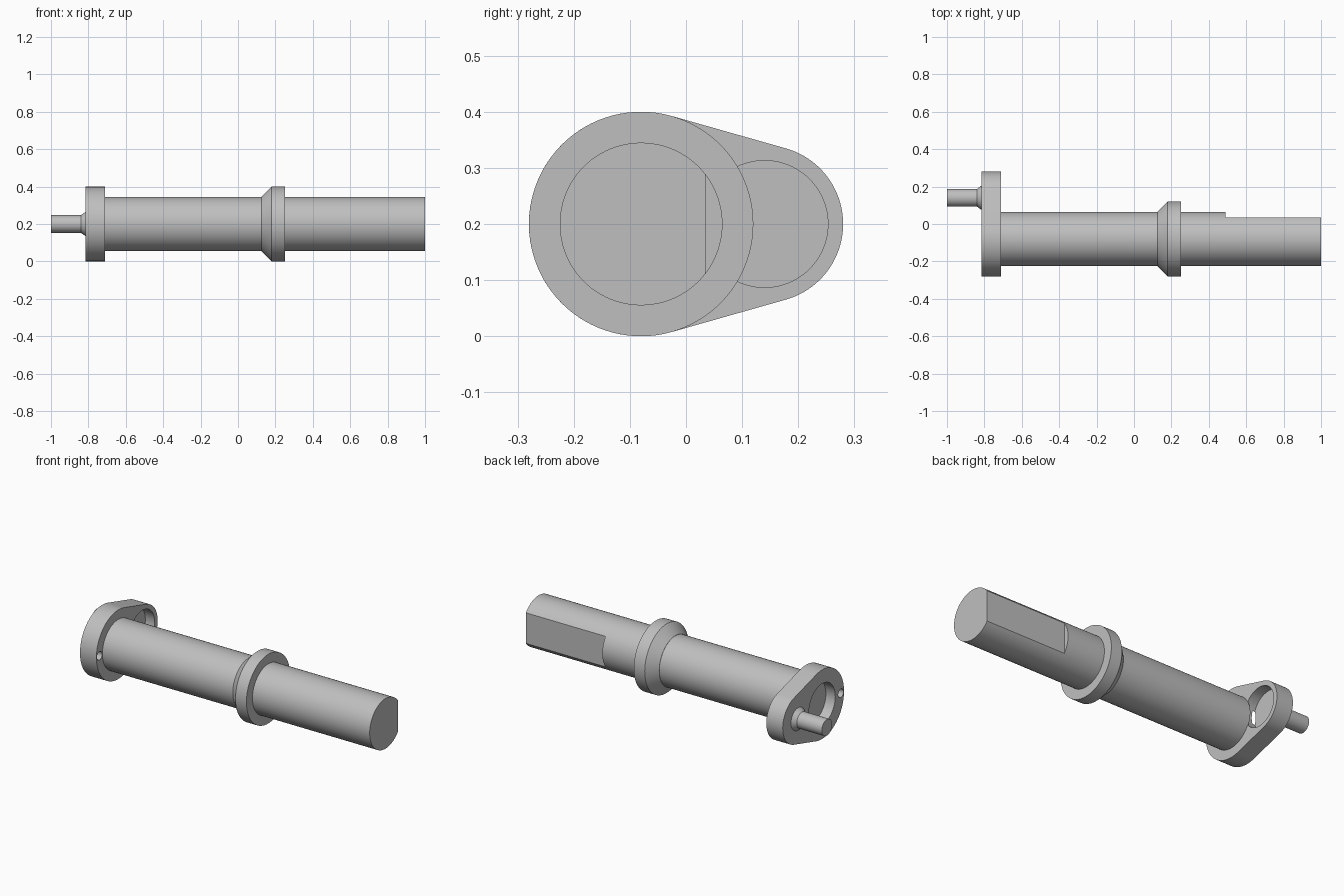
import bpy, bmesh, math

if "Cube" in bpy.data.objects:
    bpy.data.objects.remove(bpy.data.objects["Cube"], do_unlink=True)

AXIS_Z = 0.2
MAIN_Y, PIN_Y = -0.08, 0.14
WEB_BACK, WEB_FRONT = -0.815, -0.71
SEGMENTS = 96

steel = bpy.data.materials.new("grey_steel")
steel.use_nodes = True
COLOUR = (0.52, 0.52, 0.52, 1)
steel.diffuse_color = COLOUR
steel.node_tree.nodes["Principled BSDF"].inputs["Base Color"].default_value = COLOUR


def finish(name, bm):
    bmesh.ops.recalc_face_normals(bm, faces=bm.faces)
    mesh = bpy.data.meshes.new(name)
    bm.to_mesh(mesh)
    bm.free()
    mesh.materials.append(steel)
    obj = bpy.data.objects.new(name, mesh)
    bpy.context.collection.objects.link(obj)
    return obj


def turned(name, profile, y):
    """Solid of revolution along x from (x, radius) pairs."""
    bm = bmesh.new()
    rings = []
    for x, r in profile:
        angles = [math.tau * i / SEGMENTS for i in range(SEGMENTS)]
        rings.append([bm.verts.new((x, y + r * math.cos(a), AXIS_Z + r * math.sin(a)))
                      for a in angles])
    for a, b in zip(rings, rings[1:]):
        for i in range(SEGMENTS):
            j = (i + 1) % SEGMENTS
            bm.faces.new((a[i], a[j], b[j], b[i]))
    bm.faces.new(rings[0])
    bm.faces.new(rings[-1])
    return finish(name, bm)


def select_only(obj):
    bpy.ops.object.select_all(action="DESELECT")
    obj.select_set(True)
    bpy.context.view_layer.objects.active = obj


def cut(obj, cutter):
    select_only(obj)
    mod = obj.modifiers.new("cut", "BOOLEAN")
    mod.operation = "DIFFERENCE"
    mod.solver = "EXACT"
    mod.object = cutter
    bpy.ops.object.modifier_apply(modifier=mod.name)
    bpy.data.objects.remove(cutter, do_unlink=True)


def smooth(obj):
    select_only(obj)
    bpy.ops.object.shade_smooth_by_angle(angle=math.radians(25))


# Main shaft with a drive flat on its back side
shaft = turned("main_shaft", [(WEB_FRONT - 0.004, 0.145), (1, 0.145)], MAIN_Y)
bm = bmesh.new()
bmesh.ops.create_cube(bm, size=1)
for v in bm.verts:
    v.co.x = 0.49 if v.co.x < 0 else 1.1
    v.co.y = 0.035 if v.co.y < 0 else 0.2
    v.co.z += AXIS_Z
cut(shaft, finish("flat_cutter", bm))

# Thrust collar with a chamfered side
collar = turned("collar", [(0.125, 0.146), (0.18, 0.2), (0.25, 0.2)], MAIN_Y)

# Crank web: two round ends joined by tangent sides
BIG, SMALL = 0.2, 0.14
tangent = math.acos((BIG - SMALL) / (PIN_Y - MAIN_Y))
STEPS = 48
outline = []
for i in range(STEPS + 1):
    a = -tangent + 2 * tangent * i / STEPS
    outline.append((PIN_Y + SMALL * math.cos(a), AXIS_Z + SMALL * math.sin(a)))
for i in range(STEPS + 1):
    a = tangent + 2 * (math.pi - tangent) * i / STEPS
    outline.append((MAIN_Y + BIG * math.cos(a), AXIS_Z + BIG * math.sin(a)))
bm = bmesh.new()
face = bm.faces.new([bm.verts.new((WEB_BACK, y, z)) for y, z in outline])
extruded = bmesh.ops.extrude_face_region(bm, geom=[face], use_keep_orig=True)["geom"]
bmesh.ops.translate(bm, vec=(WEB_FRONT - WEB_BACK, 0, 0),
                    verts=[g for g in extruded if isinstance(g, bmesh.types.BMVert)])
web = finish("crank_web", bm)

# Recess behind the pin, recess on the outer face, and a small through hole
cut(web, turned("pin_recess_cutter", [(-0.77, 0.113), (-0.6, 0.113)], PIN_Y))
cut(web, turned("outer_recess_cutter", [(-0.9, 0.12), (-0.755, 0.12)], MAIN_Y))
cut(web, turned("hole_cutter", [(-0.9, 0.024), (-0.6, 0.024)], MAIN_Y - 0.171))

# Crank pin with a flared root
pin = turned("crank_pin", [(-1, 0.047), (-0.84, 0.047), (WEB_BACK, 0.065),
                           (-0.78, 0.065)], PIN_Y)

for part in (shaft, collar, web, pin):
    smooth(part)
